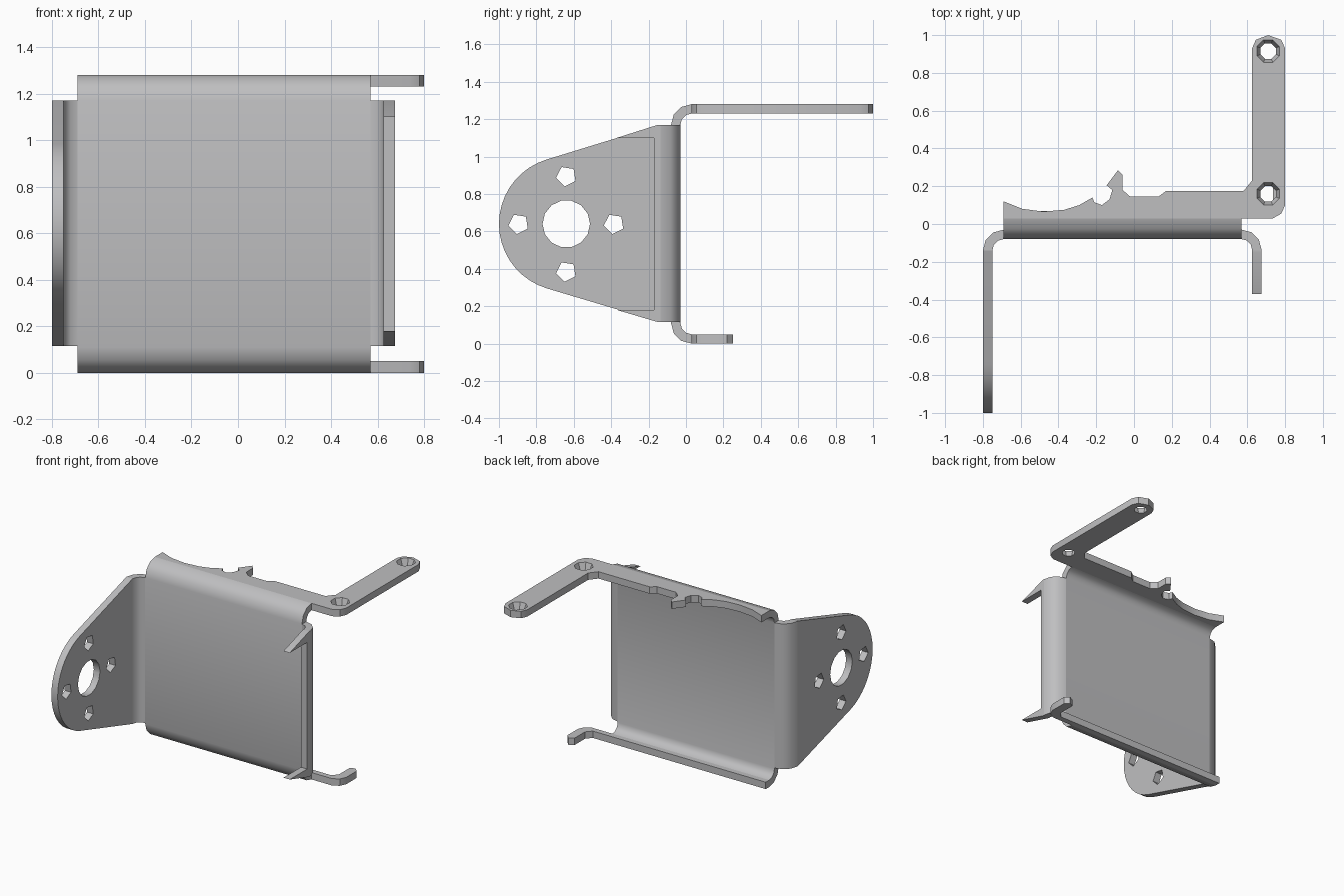
import bpy, bmesh, math
from mathutils import Matrix, Vector

if "Cube" in bpy.data.objects:
    bpy.data.objects.remove(bpy.data.objects["Cube"])

steel = bpy.data.materials.new("grey_steel")
steel.diffuse_color = (0.52, 0.52, 0.53, 1)
steel.use_nodes = True
steel.node_tree.nodes["Principled BSDF"].inputs["Base Color"].default_value = steel.diffuse_color


def arc(cx, cy, r, a0, a1, n):
    """Points on an arc, angles in degrees, n segments."""
    out = []
    for i in range(n + 1):
        a = math.radians(a0 + (a1 - a0) * i / n)
        out.append((cx + r * math.cos(a), cy + r * math.sin(a)))
    return out


def finish(name, bm):
    bmesh.ops.recalc_face_normals(bm, faces=bm.faces)
    mesh = bpy.data.meshes.new(name)
    bm.to_mesh(mesh)
    bm.free()
    mesh.materials.append(steel)
    obj = bpy.data.objects.new(name, mesh)
    bpy.context.collection.objects.link(obj)
    return obj


def smooth(obj):
    bpy.ops.object.select_all(action='DESELECT')
    obj.select_set(True)
    bpy.context.view_layer.objects.active = obj
    bpy.ops.object.shade_smooth_by_angle(angle=math.radians(35))


def plate(name, outline, axis, lo, hi, cutter=None):
    """Extrude a 2D outline along x (outline is y,z) or z (outline is x,y)."""
    bm = bmesh.new()
    place = (lambda u, v: (lo, u, v)) if axis == 'x' else (lambda u, v: (u, v, lo))
    face = bm.faces.new([bm.verts.new(place(u, v)) for u, v in outline])
    moved = bmesh.ops.extrude_face_region(bm, geom=[face])['geom']
    step = Vector((hi - lo, 0, 0) if axis == 'x' else (0, 0, hi - lo))
    bmesh.ops.translate(bm, vec=step, verts=[g for g in moved if isinstance(g, bmesh.types.BMVert)])
    obj = finish(name, bm)
    if cutter:
        bpy.context.view_layer.objects.active = obj
        mod = obj.modifiers.new("holes", 'BOOLEAN')
        mod.operation = 'DIFFERENCE'
        mod.solver = 'EXACT'
        mod.object = cutter
        bpy.ops.object.modifier_apply(modifier=mod.name)
        bpy.data.objects.remove(cutter)
    smooth(obj)
    return obj


def hole(bm, centre, r1, r2, depth, sides, along_x=False, spin=0):
    m = Matrix.Translation(centre)
    if along_x:
        m = m @ Matrix.Rotation(math.radians(90), 4, 'Y')
    m = m @ Matrix.Rotation(math.radians(spin), 4, 'Z')
    bmesh.ops.create_cone(bm, cap_ends=True, segments=sides, radius1=r1, radius2=r2,
                          depth=depth, matrix=m)


L, R = -0.69, 0.57          # sides of the main sheet
Z0, Z1 = 0.11, 1.17         # straight height of the main sheet
MID = 0.64

# Main sheet with rolled top and bottom edges
profile = (arc(0.03, Z0, 0.11, 270, 180, 3) + arc(0.03, Z1, 0.11, 180, 90, 3)
           + arc(0.03, Z1, 0.06, 90, 180, 3) + arc(0.03, Z0, 0.06, 180, 270, 3))
plate("main_sheet", profile, 'x', L, R)

# Side bends
plate("left_bend", arc(L, -0.14, 0.11, 90, 180, 3) + arc(L, -0.14, 0.06, 180, 90, 3),
      'z', Z0 + 0.005, Z1)
plate("right_bend", arc(R, -0.135, 0.105, 90, 0, 3) + arc(R, -0.135, 0.055, 0, 90, 3),
      'z', Z0 + 0.005, Z1)

# Left mounting flange with a shaft hole and four screw holes
bm = bmesh.new()
hole(bm, (-0.775, -0.64, MID), 0.127, 0.127, 0.3, 14, True)
for dy, dz in ((0.255, 0), (-0.255, 0), (0, 0.255), (0, -0.255)):
    hole(bm, (-0.775, -0.64 + dy, MID + dz), 0.055, 0.055, 0.3, 5, True, 45)
flange = [(-0.14, Z0 + 0.005), (-0.14, Z1)] + arc(-0.64, MID, 0.36, 106.7, 253.3, 18)
plate("left_flange", flange, 'x', -0.80, -0.75, finish("flange_cutter", bm))

# Right flange with two pointed prongs
plate("right_flange", [(-0.135, Z0 + 0.005), (-0.135, Z1), (-0.15, Z1), (-0.37, 1.10), (-0.17, 1.10),
                       (-0.17, 0.18), (-0.37, 0.18), (-0.15, Z0 + 0.005)], 'x', 0.625, 0.675)

# Top flange with scalloped edge, hook and long arm
bm = bmesh.new()
for y in (0.16, 0.915):
    hole(bm, (0.71, y, 1.255), 0.042, 0.066, 0.06, 8, spin=22.5)
top = [(L, 0.03), (0.735, 0.03), (0.78, 0.055), (0.80, 0.10),
       (0.80, 0.93), (0.78, 0.975), (0.71, 1.0), (0.645, 0.975), (0.625, 0.93),
       (0.625, 0.23), (0.58, 0.175), (0.17, 0.175), (0.13, 0.145), (-0.02, 0.145),
       (-0.06, 0.18), (-0.06, 0.26), (-0.085, 0.285), (-0.145, 0.205), (-0.115, 0.18),
       (-0.13, 0.13), (-0.17, 0.10), (-0.21, 0.115), (-0.22, 0.14),
       (-0.29, 0.10), (-0.37, 0.075), (-0.48, 0.066), (-0.59, 0.08), (L, 0.12)]
plate("top_flange", top, 'z', 1.23, 1.28, finish("arm_cutter", bm))

# Bottom flange with a short hook
bottom = [(L, 0.03), (0.735, 0.03), (0.78, 0.055), (0.80, 0.10), (0.80, 0.22), (0.77, 0.25),
          (0.735, 0.23), (0.735, 0.11), (0.70, 0.07), (L, 0.07)]
plate("bottom_flange", bottom, 'z', 0.0, 0.05)
